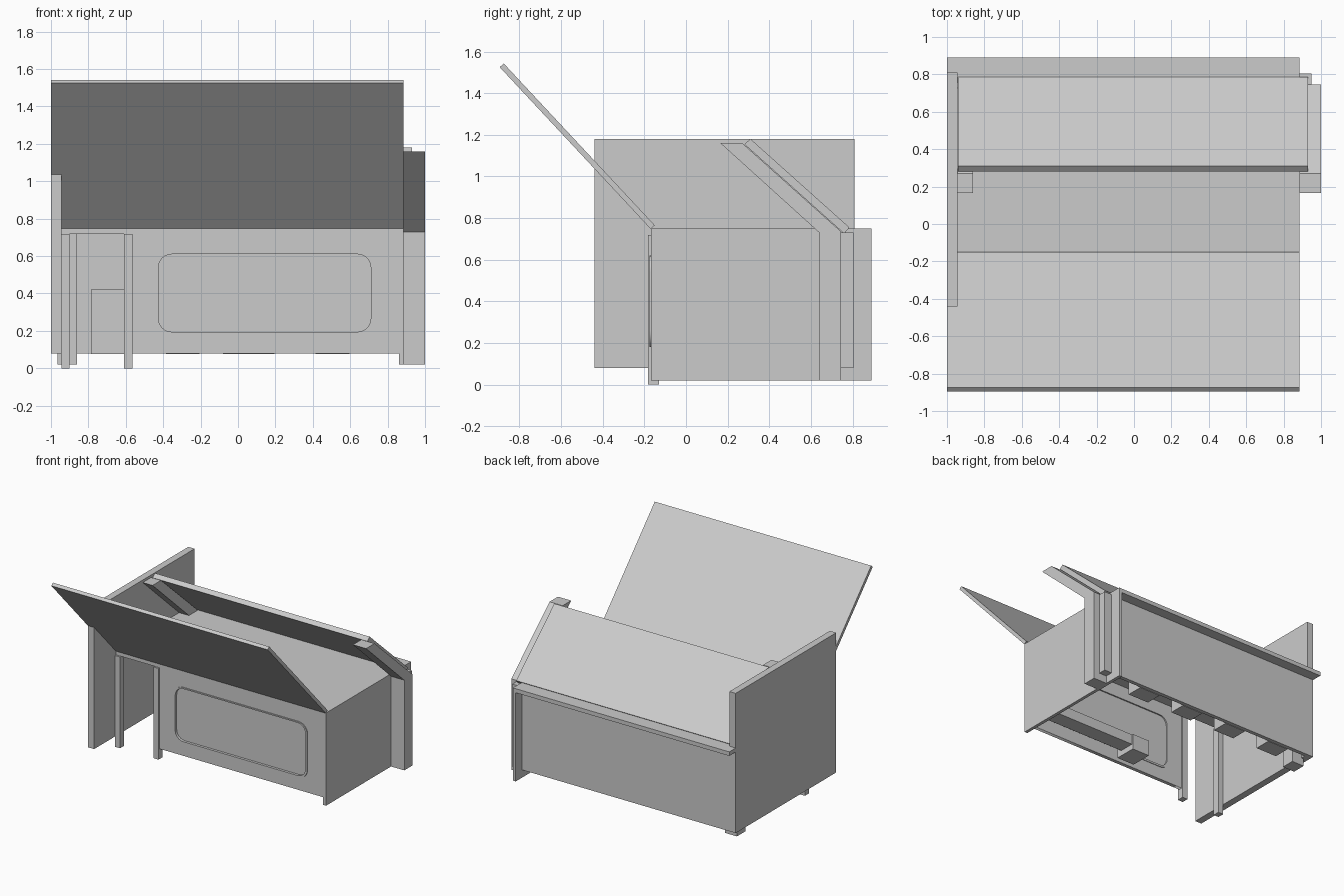
import bpy, bmesh, math

if "Cube" in bpy.data.objects:
    bpy.data.objects.remove(bpy.data.objects["Cube"])


def prism(name, profile, x0, x1):
    """Extrude a closed (y, z) profile from x0 to x1."""
    bm = bmesh.new()
    face = bm.faces.new([bm.verts.new((x0, y, z)) for y, z in profile])
    ext = bmesh.ops.extrude_face_region(bm, geom=[face])
    moved = [v for v in ext["geom"] if isinstance(v, bmesh.types.BMVert)]
    bmesh.ops.translate(bm, verts=moved, vec=(x1 - x0, 0, 0))
    bmesh.ops.recalc_face_normals(bm, faces=bm.faces[:])
    mesh = bpy.data.meshes.new(name)
    bm.to_mesh(mesh)
    bm.free()
    obj = bpy.data.objects.new(name, mesh)
    bpy.context.collection.objects.link(obj)
    return obj


def box(name, x0, x1, y0, y1, z0, z1):
    return prism(name, [(y0, z0), (y1, z0), (y1, z1), (y0, z1)], x0, x1)


def rounded(x0, x1, z0, z1, r, n=6):
    """Outline of a rectangle with corner radius r (0 gives sharp corners)."""
    if r == 0:
        return [(x1, z1), (x0, z1), (x0, z0), (x1, z0)]
    pts = []
    corners = [(x1 - r, z1 - r), (x0 + r, z1 - r), (x0 + r, z0 + r), (x1 - r, z0 + r)]
    for i, (cx, cz) in enumerate(corners):
        for k in range(n + 1):
            a = math.pi / 2 * (i + k / n)
            pts.append((cx + r * math.cos(a), cz + r * math.sin(a)))
    return pts


def plate(name, outlines, y0, y1):
    """Upright plate cut from (x, z) outlines; later outlines are holes."""
    cu = bpy.data.curves.new(name, 'CURVE')
    cu.dimensions = '2D'
    cu.fill_mode = 'BOTH'
    cu.extrude = (y1 - y0) / 2
    for pts in outlines:
        sp = cu.splines.new('POLY')
        sp.points.add(len(pts) - 1)
        for p, (x, z) in zip(sp.points, pts):
            p.co = (x, z, 0, 1)
        sp.use_cyclic_u = True
    obj = bpy.data.objects.new(name, cu)
    bpy.context.collection.objects.link(obj)
    obj.location.y = (y0 + y1) / 2
    obj.rotation_euler.x = math.pi / 2
    bpy.ops.object.select_all(action='DESELECT')
    bpy.context.view_layer.objects.active = obj
    obj.select_set(True)
    bpy.ops.object.convert(target='MESH')


# Main carcass
box("left_panel", -1.0, -0.945, -0.44, 0.81, 0.08, 1.18)
box("right_panel", 0.86, 0.885, -0.168, 0.89, 0.02, 0.718)
box("counter_top", -1.0, 0.885, -0.168, 0.89, 0.718, 0.75)
box("back_panel", -0.945, 0.86, 0.78, 0.81, 0.08, 0.718)
box("back_strut", 0.885, 0.95, 0.74, 0.805, 0.08, 0.73)

# Front panel with a rounded, rimmed, recessed field
opening = rounded(-0.44, 0.725, 0.18, 0.62, 0.08)
inner = rounded(-0.425, 0.71, 0.195, 0.61, 0.07)
plate("front_panel", [rounded(-0.59, 0.86, 0.08, 0.718, 0), opening], -0.168, -0.14)
plate("front_rim", [opening, inner], -0.175, -0.135)
plate("front_recess", [inner], -0.155, -0.145)

# Slender front legs
for name, x in (("front_leg_left", -0.945), ("front_leg_middle", -0.61)):
    box(name, x, x + 0.045, -0.182, -0.13, 0.0, 0.718)

# Bent posts carrying the sloped board
post = [(0.64, 0.02), (0.745, 0.02), (0.745, 0.735),
        (0.27, 1.16), (0.165, 1.16), (0.64, 0.73)]
prism("post_left", post, -0.965, -0.86)
prism("post_right", post, 0.885, 1.0)

# Sloped board and open front lid
prism("sloped_board", [(0.28, 1.155), (0.31, 1.18), (0.785, 0.755), (0.76, 0.725)], -0.94, 0.93)
prism("front_lid", [(-0.895, 1.525), (-0.875, 1.542), (-0.15, 0.765), (-0.17, 0.748)], -1.0, 0.885)

# Blocks inside along the back
for i in range(4):
    x = -0.785 + 0.4 * i
    box(f"inner_block_{i + 1}", x, x + 0.18, 0.65, 0.78, 0.077, 0.42)

# Rail and block inside behind the front panel
box("inner_rail", -0.08, 0.86, -0.06, 0.06, 0.12, 0.2)
box("rail_block", -0.08, 0.07, -0.1, 0.07, 0.077, 0.2)
